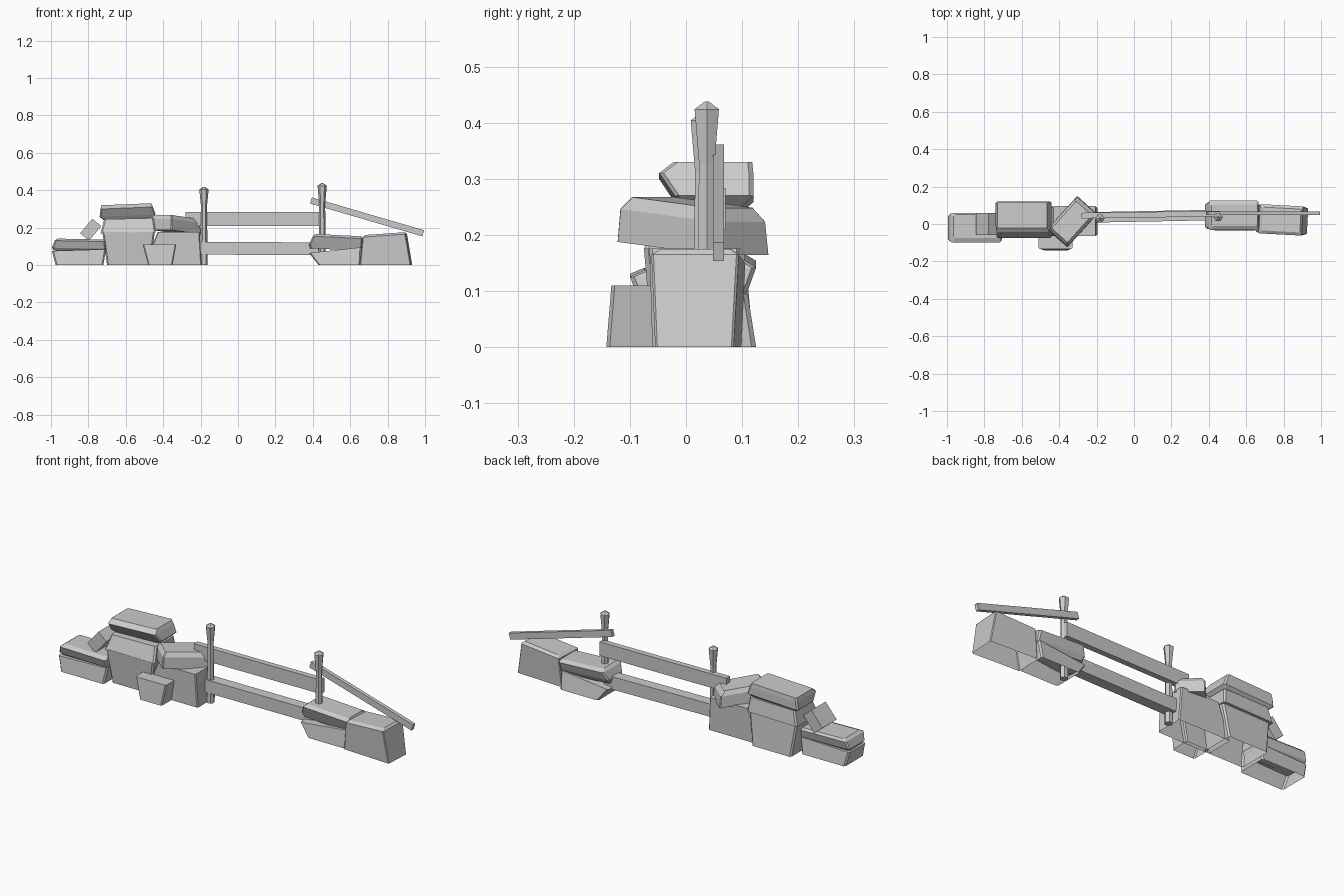
import bpy, bmesh, math
from mathutils import Matrix, Vector

cube = bpy.data.objects.get("Cube")
if cube:
    bpy.data.objects.remove(cube, do_unlink=True)

GREY = (0.6, 0.6, 0.6, 1)
grey = bpy.data.materials.new("light_grey")
grey.use_nodes = True
grey.diffuse_color = GREY
grey.node_tree.nodes["Principled BSDF"].inputs["Base Color"].default_value = GREY


def loft(name, loops, floor=True):
    """Skin a solid through equal-length loops of points."""
    bm = bmesh.new()
    rows = [[bm.verts.new(p) for p in loop] for loop in loops]
    n = len(rows[0])
    for a, b in zip(rows, rows[1:]):
        for i in range(n):
            j = (i + 1) % n
            bm.faces.new((a[i], a[j], b[j], b[i]))
    if floor:
        bm.faces.new(rows[0][::-1])
    bm.faces.new(rows[-1])
    bmesh.ops.recalc_face_normals(bm, faces=bm.faces)
    mesh = bpy.data.meshes.new(name)
    bm.to_mesh(mesh)
    bm.free()
    mesh.materials.append(grey)
    obj = bpy.data.objects.new(name, mesh)
    bpy.context.collection.objects.link(obj)


def stone(name, rings, cut=0.008, slope=0, yaw=0):
    """Rough block: rings of (z, x0, x1, y0, y1) with clipped corners.
    slope lifts the rings towards +x; stones on the ground are open below."""
    loops = []
    for z, x0, x1, y0, y1 in rings:
        c = cut
        pts = [(x0 + c, y0), (x1 - c, y0), (x1, y0 + c), (x1, y1 - c),
               (x1 - c, y1), (x0 + c, y1), (x0, y1 - c), (x0, y0 + c)]
        mid = Vector(((x0 + x1) / 2, (y0 + y1) / 2, 0))
        turn = Matrix.Rotation(math.radians(yaw), 3, 'Z')
        loop = []
        for x, y in pts:
            p = turn @ (Vector((x, y, 0)) - mid) + mid
            p.z = z + (slope * (x - mid.x) if z > 0 else 0)
            loop.append(p)
        loops.append(loop)
    loft(name, loops, floor=rings[0][0] > 0)


def rail(name, start, end, height, depth):
    """Squared timber between two points, standing upright in section."""
    a, b = Vector(start), Vector(end)
    run = (b - a).normalized()
    side = Vector((0, 0, 1)).cross(run).normalized() * depth / 2
    up = run.cross(side).normalized() * height / 2
    loft(name, [[p + side + up, p - side + up, p - side - up, p + side - up]
                for p in (a, b)])


def post(name, x, y, top):
    """Six-sided post with a flared head and a low point."""
    profile = [(0, 0.02), (top * 0.75, 0.016), (top - 0.014, 0.025), (top, 0.004)]
    loft(name, [[(x + r * math.cos(i * math.pi / 3),
                  y + r * math.sin(i * math.pi / 3), z) for i in range(6)]
                for z, r in profile])


# Far left pair of stones
stone("left_low_stone", [(0, -0.975, -0.72, -0.1, 0.06),
                         (0.08, -0.995, -0.705, -0.09, 0.05)], slope=0.03)
stone("left_cap_stone", [(0.074, -0.985, -0.715, -0.07, 0.035),
                         (0.09, -0.995, -0.705, -0.085, 0.05),
                         (0.128, -0.98, -0.71, -0.1, 0.06),
                         (0.139, -0.965, -0.715, -0.075, 0.05)], slope=-0.02)

# Tilted block leaning on the wall
rail("leaning_block", (-0.82, 0, 0.15), (-0.755, 0, 0.228), 0.062, 0.12)

# Main wall
stone("wall_left_stone", [(0, -0.7, -0.47, -0.06, 0.12),
                          (0.176, -0.725, -0.445, -0.075, 0.105)])
stone("wall_right_stone", [(0, -0.5, -0.195, -0.06, 0.09),
                           (0.176, -0.43, -0.205, -0.065, 0.095)], cut=0.005)
stone("wall_top_lower_stone", [(0.172, -0.735, -0.44, -0.075, 0.12),
                               (0.248, -0.715, -0.45, -0.045, 0.11)], slope=0.02)
stone("wall_top_upper_stone", [(0.246, -0.72, -0.46, -0.005, 0.1),
                               (0.264, -0.74, -0.44, -0.02, 0.12),
                               (0.305, -0.735, -0.455, -0.048, 0.12),
                               (0.325, -0.73, -0.465, -0.022, 0.118)], slope=0.04)
stone("wall_turned_cap", [(0.176, -0.45, -0.21, -0.06, 0.085),
                          (0.235, -0.445, -0.215, -0.058, 0.082),
                          (0.258, -0.43, -0.235, -0.045, 0.068)],
      cut=0.005, slope=-0.1, yaw=48)
stone("front_foot_stone", [(0, -0.48, -0.35, -0.142, -0.04),
                           (0.11, -0.51, -0.33, -0.133, -0.04)], cut=0.006)

# Right-hand stones
stone("right_low_stone", [(0, 0.43, 0.655, -0.035, 0.125),
                          (0.08, 0.38, 0.66, -0.025, 0.11)], slope=0.11)
stone("right_cap_stone", [(0.083, 0.385, 0.655, -0.005, 0.095),
                          (0.107, 0.38, 0.665, -0.015, 0.11),
                          (0.148, 0.4, 0.665, -0.032, 0.125),
                          (0.16, 0.415, 0.66, -0.012, 0.105)], slope=-0.05)
stone("right_end_stone", [(0, 0.655, 0.928, -0.048, 0.092),
                          (0.157, 0.67, 0.9, -0.056, 0.1),
                          (0.168, 0.685, 0.89, -0.04, 0.085)],
      cut=0.004, slope=0.07, yaw=-3)

# Fence timbers
post("left_post", -0.182, 0.03, 0.418)
post("right_post", 0.45, 0.037, 0.438)
rail("upper_rail", (-0.28, 0.045, 0.247), (0.46, 0.055, 0.247), 0.074, 0.03)
rail("lower_rail", (-0.2, 0.036, 0.09), (0.43, 0.048, 0.087), 0.068, 0.056)
rail("fallen_rail", (0.39, 0.058, 0.345), (0.99, 0.058, 0.17), 0.034, 0.02)
